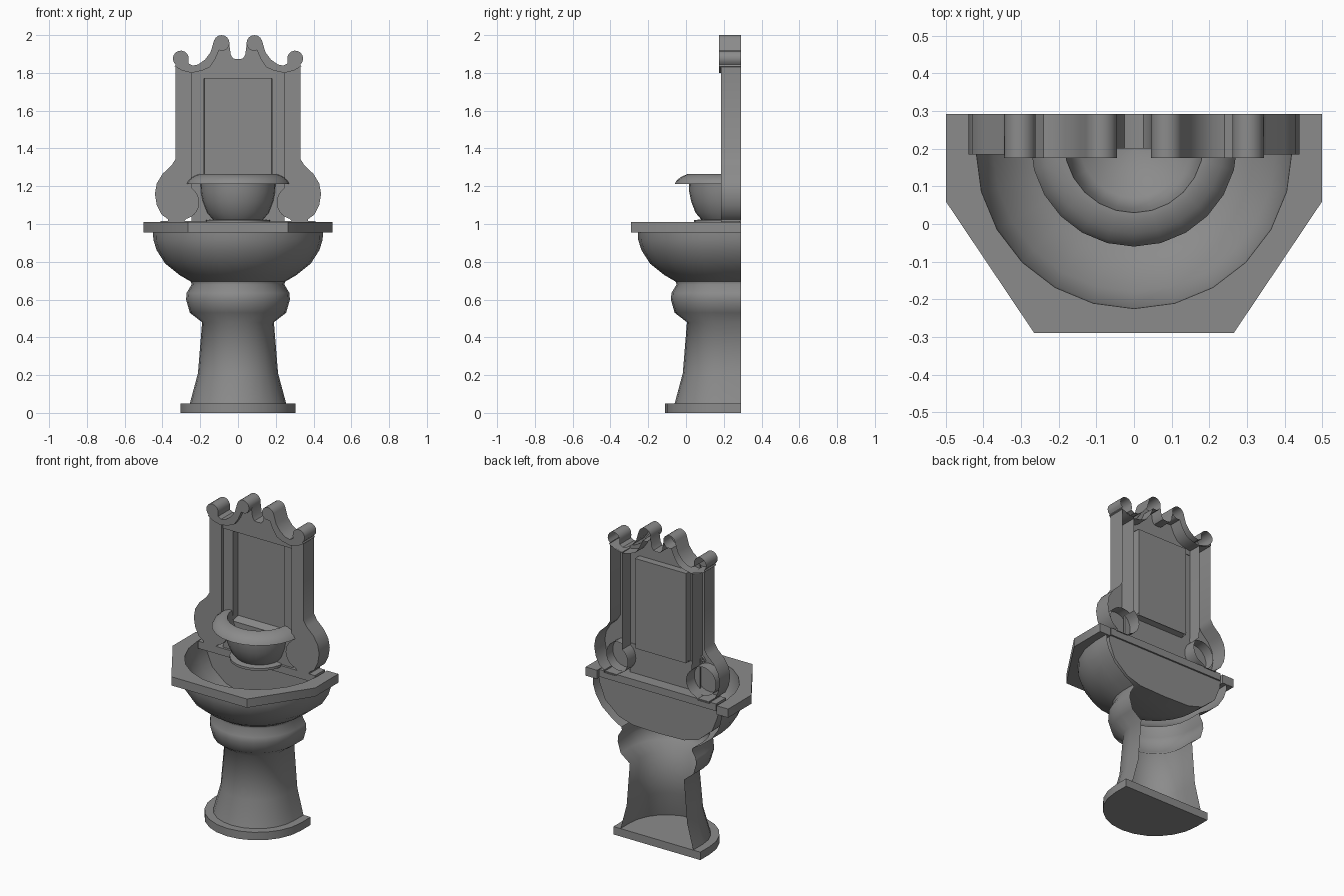
import bpy, bmesh, math

cube = bpy.data.objects.get("Cube")
if cube:
    bpy.data.objects.remove(cube, do_unlink=True)

stone = bpy.data.materials.new("grey_stone")
stone.use_nodes = True
GREY = (0.26, 0.26, 0.26, 1)
stone.diffuse_color = GREY
stone.node_tree.nodes["Principled BSDF"].inputs["Base Color"].default_value = GREY

BACK = 0.292    # wall plane
CENTRE = 0.195  # axis of the round parts
SEGMENTS = 24


def finish(name, bm, angle):
    bmesh.ops.recalc_face_normals(bm, faces=bm.faces)
    mesh = bpy.data.meshes.new(name)
    bm.to_mesh(mesh)
    bm.free()
    mesh.materials.append(stone)
    obj = bpy.data.objects.new(name, mesh)
    bpy.context.collection.objects.link(obj)
    bpy.ops.object.select_all(action="DESELECT")
    obj.select_set(True)
    bpy.context.view_layer.objects.active = obj
    bpy.ops.object.shade_smooth_by_angle(angle=math.radians(angle))


def place(p, axis, t):
    a, b = p
    return {"x": (t, a, b), "y": (a, t, b), "z": (a, b, t)}[axis]


def sweep(name, pts, axis, t0, t1, closed=True, front=True, back=True):
    """Extrude a flat outline along an axis, with optional end faces."""
    bm = bmesh.new()
    first = [bm.verts.new(place(p, axis, t0)) for p in pts]
    last = [bm.verts.new(place(p, axis, t1)) for p in pts]
    count = len(pts)
    for i in range(count if closed else count - 1):
        j = (i + 1) % count
        bm.faces.new((first[i], first[j], last[j], last[i]))
    if front:
        bm.faces.new(first)
    if back:
        bm.faces.new(last)
    finish(name, bm, 36)


def ribbon(name, path, axis, t0, t1):
    """Open strip without end faces."""
    sweep(name, path, axis, t0, t1, closed=False, front=False, back=False)


def lathe(name, profile, centre=CENTRE, cut=BACK, wall=False):
    """Spin a profile, keep the front half and run it straight back to the cut."""
    bm = bmesh.new()
    verts = [bm.verts.new((0, centre - r, z)) for r, z in profile]
    edges = [bm.edges.new(pair) for pair in zip(verts, verts[1:])]
    bmesh.ops.spin(bm, geom=verts + edges, cent=(0, centre, 0), axis=(0, 0, 1),
                   angle=math.tau, steps=SEGMENTS, use_merge=True)
    bmesh.ops.remove_doubles(bm, verts=bm.verts, dist=0.0005)
    half = min(cut, centre)
    bmesh.ops.bisect_plane(bm, geom=bm.verts[:] + bm.edges[:] + bm.faces[:], dist=0.0002,
                           plane_co=(0, half, 0), plane_no=(0, 1, 0), clear_outer=True)
    if cut > half:
        ends = [e for e in bm.edges if all(abs(v.co.y - half) < 0.0005 for v in e.verts)]
        new = bmesh.ops.extrude_edge_only(bm, edges=ends)["geom"]
        for v in new:
            if isinstance(v, bmesh.types.BMVert):
                v.co.y = cut
    if wall:
        rim = [v for v in bm.verts if abs(v.co.y - cut) < 0.0005]
        bm.faces.new(sorted(rim, key=lambda v: (round(v.co.x, 4), v.co.z * (-1 if v.co.x < 0 else 1))))
    finish(name, bm, 60)


def arc(cx, cy, r, start, end, steps):
    angles = [math.radians(start + (end - start) * i / steps) for i in range(steps + 1)]
    return [(cx + r * math.cos(a), cy + r * math.sin(a)) for a in angles]


def flip(pts):
    return [(-a, b) for a, b in reversed(pts)]


def d_shape(r):
    """Half circle in plan with straight sides back to the wall plane."""
    return [(r, BACK)] + arc(0, CENTRE, r, 0, -180, SEGMENTS // 2) + [(-r, BACK)]


# Pedestal
sweep("pedestal_base", d_shape(0.305), "z", 0, 0.05)
lathe("pedestal", [(0.255, 0.05), (0.212, 0.21), (0.19, 0.48), (0.255, 0.53),
                   (0.275, 0.6), (0.272, 0.635), (0.245, 0.68), (0.25, 0.695)])

# Basin: outer shell, hollow lining with a flat back, and angular rim
lathe("basin_outside", [(0.25, 0.695), (0.31, 0.73), (0.385, 0.79), (0.43, 0.86),
                        (0.448, 0.915), (0.45, 0.955)])
lathe("basin_lining", [(0.42, 1.01), (0.415, 0.93), (0.375, 0.83), (0.28, 0.75),
                       (0.18, 0.72), (0, 0.715)], cut=0.275, wall=True)
half_rim = [(0.265, -0.29), (0.5, 0.06), (0.5, BACK)]
sweep("basin_rim", flip(half_rim) + half_rim + d_shape(0.42), "z", 0.955, 1.01)
sweep("basin_ledge", [(-0.41, 0.185), (0.41, 0.185), (0.41, 0.285), (-0.41, 0.285)],
      "z", 0.97, 1.016)

# Small upper bowl
lathe("small_bowl", [(0.172, 1.005), (0.172, 1.02), (0.135, 1.025), (0.165, 1.06),
                     (0.188, 1.12), (0.198, 1.17), (0.2, 1.215), (0.275, 1.212),
                     (0.266, 1.23), (0.24, 1.25), (0.205, 1.265), (0.185, 1.265),
                     (0.175, 1.2), (0.145, 1.13), (0, 1.11)], centre=0.215, cut=0.202)

# Backboard: recessed panel box and the plain board below it
ribbon("panel", [(-0.18, 0.207), (-0.177, 0.255), (0.177, 0.255), (0.18, 0.207)],
       "z", 1.2, 1.77)
ribbon("panel_sill", [(0.207, 1.2), (0.255, 1.215)], "x", -0.18, 0.18)
ribbon("panel_head", [(0.207, 1.77), (0.255, 1.77)], "x", -0.18, 0.18)
sweep("lower_board", [(-0.245, 1.01), (0.245, 1.01), (0.245, 1.2), (-0.245, 1.2)],
      "y", 0.2, 0.21)

# Pediment board behind the scrolls, with a notch in the middle
edge = [(0, 1.872), (0.025, 1.876), (0.038, 1.895), (0.046, 1.95), (0.085, 1.96),
        (0.12, 1.92), (0.16, 1.86), (0.21, 1.83), (0.245, 1.82)]
sweep("pediment_board", flip(edge)[:-1] + edge + [(0.245, 1.77), (-0.245, 1.77)],
      "y", 0.2, 0.21)
notch = edge[:4]
ribbon("notch_lining", flip(notch)[:-1] + notch, "y", 0.2, BACK)

# Half outlines for the paired parts: stile, scroll-footed column, crest
stile = [(0.18, 0.207), (0.245, 0.207), (0.245, 0.185)]
column = ([(0.33, 1.83), (0.33, 1.345), (0.352, 1.31), (0.4, 1.265), (0.43, 1.215),
           (0.44, 1.16), (0.43, 1.1), (0.405, 1.05), (0.37, 1.025), (0.37, 1.01),
           (0.29, 1.01)]
          + arc(0.295, 1.115, 0.09, 255, 125, 9) + [(0.245, 1.23), (0.245, 1.805)])
scroll_back = arc(0.295, 1.115, 0.09, -105, 125, 12)
crest = (arc(0.087, 1.958, 0.042, 250, 20, 10)
         + [(0.145, 1.91), (0.175, 1.87), (0.21, 1.845), (0.24, 1.838), (0.262, 1.85)]
         + arc(0.303, 1.876, 0.042, 190, -50, 10)
         + [(0.335, 1.835), (0.295, 1.812), (0.245, 1.8), (0.19, 1.812), (0.15, 1.83),
            (0.122, 1.87), (0.1, 1.92)])

for side, turn in (("left", list), ("right", flip)):
    ribbon(side + "_stile", turn(stile), "z", 1.2, 1.8)
    sweep(side + "_column", turn(column), "y", 0.185, BACK, back=False)
    ribbon(side + "_scroll_back", turn(scroll_back), "y", 0.185, 0.25)
    sweep(side + "_crest", turn(crest), "y", 0.175, BACK, back=False)
